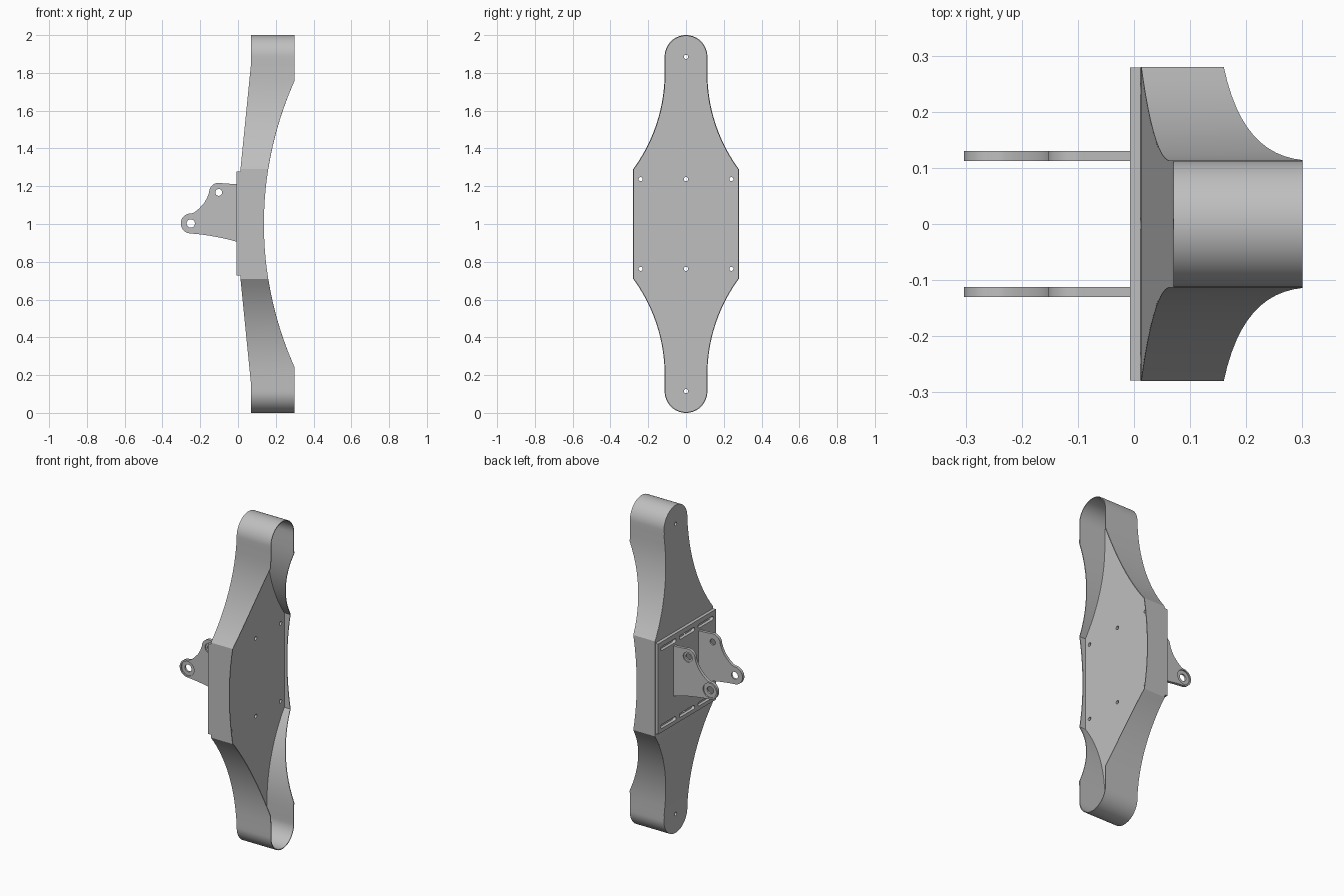
import bpy, bmesh, math

cube = bpy.data.objects.get("Cube")
if cube:
    bpy.data.objects.remove(cube, do_unlink=True)

grey = bpy.data.materials.new("plain_grey")
grey.use_nodes = True
grey.diffuse_color = (0.52, 0.52, 0.52, 1)
grey.node_tree.nodes["Principled BSDF"].inputs["Base Color"].default_value = grey.diffuse_color


def finish(name, bm, recalc=True):
    if recalc:
        bmesh.ops.recalc_face_normals(bm, faces=bm.faces[:])
    me = bpy.data.meshes.new(name)
    bm.to_mesh(me)
    bm.free()
    me.materials.append(grey)
    ob = bpy.data.objects.new(name, me)
    bpy.context.collection.objects.link(ob)
    return ob


def prism(name, pts, axis, lo, hi):
    """Extrude a 2D profile along x (points are y,z) or y (points are x,z)."""
    bm = bmesh.new()
    along_x = axis == "x"
    face = bm.faces.new([bm.verts.new((lo, a, b) if along_x else (a, lo, b)) for a, b in pts])
    new = bmesh.ops.extrude_face_region(bm, geom=[face])["geom"]
    move = (hi - lo, 0, 0) if along_x else (0, hi - lo, 0)
    bmesh.ops.translate(bm, vec=move, verts=[v for v in new if isinstance(v, bmesh.types.BMVert)])
    return finish(name, bm)


def arc(cx, cy, r, a0, a1, n):
    angles = [math.radians(a0 + (a1 - a0) * i / n) for i in range(n + 1)]
    return [(cx + r * math.cos(a), cy + r * math.sin(a)) for a in angles]


def disc(cx, cy, r):
    return arc(cx, cy, r, 0, 360, 32)[:-1]


def bake(ob, cutters=()):
    """Cut, apply all modifiers and shade."""
    for c in cutters:
        c.hide_render = True
        m = ob.modifiers.new("cut", "BOOLEAN")
        m.operation = "DIFFERENCE"
        m.solver = "EXACT"
        m.object = c
    bpy.context.view_layer.update()
    dg = bpy.context.evaluated_depsgraph_get()
    me = bpy.data.meshes.new_from_object(ob.evaluated_get(dg))
    ob.modifiers.clear()
    ob.data = me
    for c in cutters:
        bpy.data.objects.remove(c, do_unlink=True)
    bpy.ops.object.select_all(action="DESELECT")
    ob.select_set(True)
    bpy.context.view_layer.objects.active = ob
    bpy.ops.object.shade_smooth_by_angle(angle=math.radians(30))


# Outline of the tray: half width against distance from the middle
END_R, FLARE_R = 0.113, 0.862
quarter = [(0.28, 0.29 * i / 5) for i in range(6)]
for i in range(1, 13):
    d = 0.29 + 0.47 * i / 12
    quarter.append((END_R + FLARE_R - math.sqrt(FLARE_R ** 2 - (0.8 - d) ** 2), d))
quarter += [(END_R, 0.8), (END_R, 0.86)]
quarter += [(max(y, 0), d) for y, d in arc(0, 1 - END_R, END_R, 0, 90, 16)]
quarter[-1] = (0, 1)
rows = [(w, -d) for w, d in reversed(quarter)] + quarter[1:]


def back_x(d):
    return 0.012 + 0.058 * min(max((abs(d) - 0.28) / 0.58, 0), 1)


def rim_x(d):
    d = min(abs(d), 0.76)
    return 0.137 + 1.85 - math.sqrt(1.85 ** 2 - d * d)


def floor_x(d):
    return 0.12


def tray_part(name, top, inset, capped):
    """Loft the outline from the back surface to a top surface."""
    bm = bmesh.new()
    half = [(max(w - inset, 0), d * (1 - inset)) for w, d in rows]
    loop = half + [(-w, d) for w, d in half[-2:0:-1]]
    n = len(loop)
    low = [bm.verts.new((back_x(d), y, 1 + d)) for y, d in loop]
    high = [bm.verts.new((top(d), y, 1 + d)) for y, d in loop]
    for i in range(n):
        j = (i + 1) % n
        bm.faces.new((low[i], low[j], high[j], high[i]))
    if capped:
        for i in range(len(half) - 1):
            ids = list(dict.fromkeys([i, i + 1, (n - i - 1) % n, (n - i) % n]))
            bm.faces.new([high[k] for k in ids])
            bm.faces.new([low[k] for k in reversed(ids)])
    return finish(name, bm, capped)


# Thin wall around the tray
wall = tray_part("tray_wall", rim_x, 0, False)
solid = wall.modifiers.new("thickness", "SOLIDIFY")
solid.thickness = 0.005
solid.offset = -1
bake(wall)

# Thick floor with screw holes
tray_floor = tray_part("tray_floor", floor_x, 0.003, True)
holes = [(y, 1 + s * 0.2375) for y in (-0.24, 0, 0.24) for s in (-1, 1)]
holes += [(0, 1 - 0.885), (0, 1 + 0.885)]
bake(tray_floor, [prism("screw_hole", disc(y, z, 0.011), "x", -0.1, 0.3) for y, z in holes])

# Mounting plate with rows of slots
plate = prism("mounting_plate", [(-0.279, 0.727), (0.279, 0.727), (0.279, 1.279), (-0.279, 1.279)],
              "x", -0.007, 0.012)
slots = []
for y in (-0.18, 0, 0.18):
    for z in (1 - 0.2375, 1 + 0.2375):
        shape = arc(y + 0.062, z, 0.012, -90, 90, 8) + arc(y - 0.062, z, 0.012, 90, 270, 8)
        slots.append(prism("slot_cutter", shape, "x", -0.05, 0.05))
bake(plate, slots)

# Pair of hinge brackets with recessed pivot holes
profile = [(-0.003, 0.905), (-0.003, 1.21)]
profile += arc(-0.102, 1.167, 0.051, 75, 180, 12)
profile += [(-0.163, 1.14), (-0.18, 1.11), (-0.205, 1.083), (-0.23, 1.062)]
profile += arc(-0.25, 1.003, 0.053, 85, 262, 20)
profile += [(-0.2, 0.945), (-0.15, 0.938), (-0.1, 0.929), (-0.05, 0.918)]
for side, name in ((1, "back_bracket"), (-1, "front_bracket")):
    bracket = prism(name, profile, "y", side * 0.112, side * 0.13)
    cuts = []
    for x, z, hole_r, ring_r in ((-0.25, 1.003, 0.022, 0.044), (-0.102, 1.167, 0.018, 0.03)):
        cuts.append(prism("pivot_cutter", disc(x, z, hole_r), "y", side * 0.1, side * 0.15))
        cuts.append(prism("recess_cutter", disc(x, z, ring_r), "y", side * 0.123, side * 0.15))
    bake(bracket, cuts)
